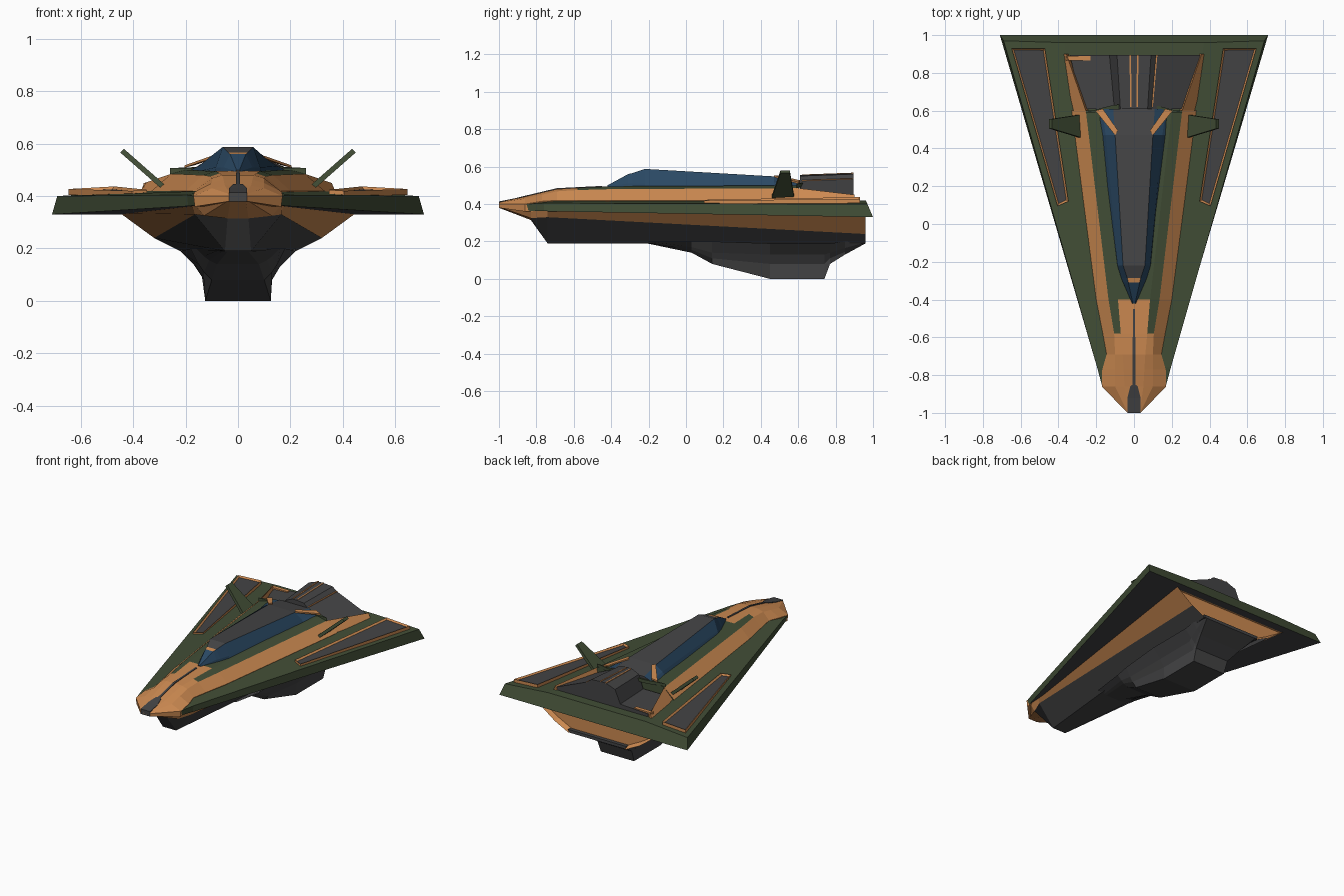
import bpy, bmesh
from mathutils import Vector

if "Cube" in bpy.data.objects:
    bpy.data.objects.remove(bpy.data.objects["Cube"])

GREEN, ORANGE, GREY, BLUE = range(4)
MATS = []
for name, col in [("olive_green", (.054, .076, .037)), ("orange", (.61, .255, .083)),
                  ("dark_grey", (.058, .058, .060)), ("canopy_blue", (.023, .065, .125))]:
    m = bpy.data.materials.new(name)
    m.diffuse_color = (*col, 1)
    m.use_nodes = True
    m.node_tree.nodes["Principled BSDF"].inputs["Base Color"].default_value = m.diffuse_color
    MATS.append(m)


def finish(name, bm):
    bmesh.ops.recalc_face_normals(bm, faces=bm.faces)
    me = bpy.data.meshes.new(name)
    bm.to_mesh(me)
    bm.free()
    for m in MATS:
        me.materials.append(m)
    ob = bpy.data.objects.new(name, me)
    bpy.context.collection.objects.link(ob)
    return ob


def loft(name, sections, colour, mirrored=True, inset_rear=0):
    """Skin cross-sections (y, [(x, z, dy)]). colour(seg, y) gives a material;
    seg counts along the half profile, -1 is the base, None an end cap."""
    bm = bmesh.new()
    rings = []
    for y, pts in sections:
        ring = [(p[0], y + (p[2] if len(p) > 2 else 0), p[1]) for p in pts]
        if mirrored:
            ring += [(-x, yy, z) for x, yy, z in reversed(ring)]
        rings.append([bm.verts.new(p) for p in ring])
    n = len(rings[0])
    for a, b, sa, sb in zip(rings, rings[1:], sections, sections[1:]):
        for i in range(n):
            j = (i + 1) % n
            f = bm.faces.new((a[i], a[j], b[j], b[i]))
            seg = i if (i < n // 2 or not mirrored) else n - 2 - i
            f.material_index = colour(seg, (sa[0] + sb[0]) / 2)
    for ring, s in ((rings[0], sections[0]), (rings[-1], sections[-1])):
        cap = bm.faces.new(ring)
        cap.material_index = colour(None, s[0])
    bmesh.ops.recalc_face_normals(bm, faces=bm.faces)
    if inset_rear:
        bmesh.ops.inset_region(bm, faces=[cap], thickness=inset_rear, depth=-.03)
    return finish(name, bm)


def prism(name, pts, offset, mat, side=1, inset=None):
    """Polygon of 3D points extruded by offset; optional sunken inner panel."""
    bm = bmesh.new()
    base = [bm.verts.new((side * x, y, z)) for x, y, z in pts]
    off = Vector((side * offset[0], offset[1], offset[2]))
    top = [bm.verts.new(v.co + off) for v in base]
    bm.faces.new(base)
    lid = bm.faces.new(top)
    for i in range(len(base)):
        j = (i + 1) % len(base)
        bm.faces.new((base[i], base[j], top[j], top[i]))
    for f in bm.faces:
        f.material_index = mat
    bmesh.ops.recalc_face_normals(bm, faces=bm.faces)
    if inset is not None:
        bmesh.ops.inset_region(bm, faces=[lid], thickness=.014, depth=-.01)
        lid.material_index = inset
    return finish(name, bm)


# Delta wing deck: green top and edges, grey underside
loft("wing_deck", [
    (-.86, [(.16, .365), (.168, .40), (.10, .41)]),
    (-.76, [(.19, .362), (.195, .405), (.12, .42)]),
    (1.0, [(.71, .33), (.69, .40, -.03), (.37, .42, -.04)])],
    lambda s, y: GREY if s == -1 else GREEN)

# Upper hull with orange flanks and green shoulders
loft("upper_hull", [
    (-1.0, [(.035, .38), (.035, .40), (.033, .408), (.03, .41)]),
    (-.86, [(.165, .36), (.17, .40), (.10, .43), (.05, .44)]),
    (-.77, [(.165, .36), (.168, .415), (.10, .45), (.055, .462)]),
    (-.69, [(.14, .38), (.145, .42), (.10, .468), (.06, .48)]),
    (-.58, [(.15, .38), (.165, .42), (.105, .475), (.07, .487)]),
    (-.40, [(.17, .38), (.20, .42), (.135, .48), (.085, .495)]),
    (.60, [(.30, .38), (.33, .42), (.255, .485), (.20, .50)])],
    lambda s, y: GREY if s is None and y < 0 else
    GREEN if s is None or (s >= 2 and y > -.55 and not (s == 3 and y < -.4)) else ORANGE)

# Grey nose plate running back into a thin seam
loft("nose_plate", [
    (y, [(x, z - .004), (x, z + .004)]) for y, x, z in
    [(-1.0, .035, .41), (-.92, .035, .426), (-.86, .02, .441), (-.85, .008, .443),
     (-.69, .007, .481), (-.45, .006, .493)]], lambda s, y: GREY)

# Lower hull: orange band above, grey below, sunken orange stern
loft("lower_hull", [
    (-1.0, [(.035, .395), (.033, .385), (.03, .38)]),
    (-.83, [(.168, .37), (.13, .325), (.04, .315)]),
    (-.74, [(.175, .365), (.165, .33), (.05, .19)]),
    (.96, [(.45, .335), (.32, .24), (.22, .19)])],
    lambda s, y: ORANGE if s in (0, None) or y < -.85 else GREY, inset_rear=.018)

# Keel pod reaching the ground
loft("keel_pod", [
    (-.20, [(.13, .20), (.08, .19), (.06, .189), (.04, .188)]),
    (.03, [(.16, .20), (.13, .17), (.11, .155), (.08, .14)]),
    (.14, [(.18, .20), (.15, .14), (.13, .11), (.10, .08)]),
    (.45, [(.22, .19), (.16, .13), (.13, .08), (.125, 0)]),
    (.74, [(.22, .19), (.16, .13), (.13, .08), (.125, 0)]),
    (.77, [(.22, .19), (.17, .14), (.14, .11), (.13, .08)]),
    (.85, [(.22, .20), (.19, .165), (.17, .145), (.16, .13)]),
    (.96, [(.22, .21), (.215, .195), (.21, .193), (.20, .19)])],
    lambda s, y: GREY)

# Canopy: blue glazing with a grey roof
loft("canopy", [
    (-.42, [(.012, .485), (.01, .495), (.006, .50)]),
    (-.31, [(.06, .485), (.055, .51), (.03, .56)]),
    (-.285, [(.07, .485), (.065, .51), (.036, .566)]),
    (-.22, [(.09, .485), (.085, .51), (.058, .588)]),
    (.47, [(.175, .49), (.15, .515), (.10, .548)]),
    (.61, [(.20, .49), (.17, .505), (.11, .525)])],
    lambda s, y: GREY if s is None or (s == 2 and y > -.28) else
    ORANGE if s == 2 and y > -.30 else BLUE)

# Green lip behind the canopy
prism("rear_lip", [(-.26, .59, .485), (.26, .59, .485), (.13, .625, .49),
                   (0, .645, .50), (-.13, .625, .49)], (0, 0, .022), GREEN)

# Stern engine cover: raised roof on the right, open tray on the left
cover = [(.35, .44), (.12, .535), (.09, .56), (.02, .565), (-.02, .565), (-.09, .54),
         (-.13, .45), (-.34, .44)]
loft("engine_cover", [
    (.61, [(x * .8, max(z - .01, .44)) for x, z in cover] + [(-.27, .41), (.27, .41)]),
    (.895, cover + [(-.34, .41), (.34, .41)])],
    lambda s, y: GREY, mirrored=False)
for x, z in ((.12, .535), (.02, .565), (-.02, .565)):
    loft("cover_trim", [(y, [(x * k - .004, z + d - .003), (x * k + .004, z + d - .003),
                             (x * k + .004, z + d + .003), (x * k - .004, z + d + .003)])
                        for y, k, d in ((.62, .8, -.01), (.895, 1, 0))],
         lambda s, y: ORANGE, mirrored=False)
prism("tray_sill", [(-.36, .865, .41), (-.23, .865, .41), (-.23, .89, .41), (-.36, .89, .41)],
      (0, 0, .04), ORANGE)

for side, tag in ((1, "right"), (-1, "left")):
    # Orange rails flanking the engine cover
    loft(tag + "_stern_rail", [
        (.60, [(side * .33, .41), (side * .255, .485), (side * .24, .41)]),
        (.90, [(side * .375, .41), (side * .358, .45), (side * .345, .41)])],
        lambda s, y: ORANGE, mirrored=False)
    # Framed wing panels
    prism(tag + "_wing_panel", [(.648, .93, .405), (.472, .93, .415), (.347, .12, .402),
                                (.405, .095, .398)], (0, 0, .022), ORANGE, side, GREY)
    # Canted fins
    prism(tag + "_fin", [(.27, .455, .435), (.27, .58, .435), (.435, .555, .58),
                         (.435, .505, .58)], (.014, 0, -.014), GREEN, side)
    # Orange corner blades on the canopy rear
    prism(tag + "_canopy_blade", [(.205, .60, .508), (.165, .61, .518), (.085, .495, .545),
                                  (.10, .47, .545)], (0, 0, .009), ORANGE, side)
